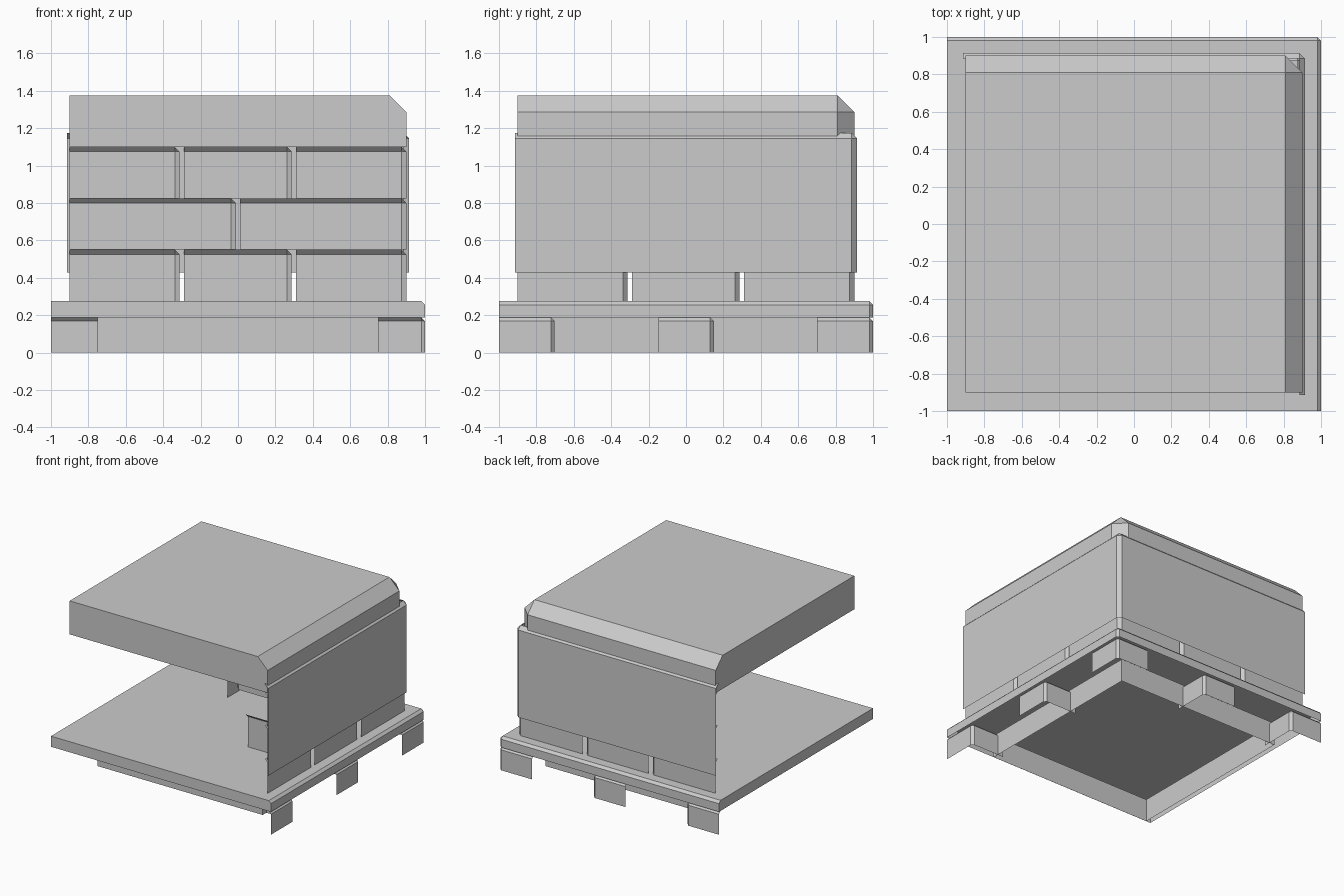
import bpy, bmesh
from mathutils import Vector

if "Cube" in bpy.data.objects:
    bpy.data.objects.remove(bpy.data.objects["Cube"])

grey = bpy.data.materials.new("light_grey")
grey.diffuse_color = (0.6, 0.6, 0.6, 1)
grey.use_nodes = True
grey.node_tree.nodes["Principled BSDF"].inputs["Base Color"].default_value = grey.diffuse_color

AXES = {"+x": (1, 0, 0), "-x": (-1, 0, 0), "+y": (0, 1, 0),
        "-y": (0, -1, 0), "+z": (0, 0, 1), "-z": (0, 0, -1)}


def part(name, lo, hi, bevel=0.0, drop=()):
    """Box from lo to hi, chamfered where the +x, +y and +z sides meet, minus dropped sides."""
    bm = bmesh.new()
    bmesh.ops.create_cube(bm, size=1)
    for v in bm.verts:
        v.co = Vector([lo[i] + (v.co[i] + 0.5) * (hi[i] - lo[i]) for i in range(3)])
    bm.normal_update()
    if bevel:
        edges = [e for e in bm.edges
                 if all(sum(f.normal) > 0.9 for f in e.link_faces)]
        bmesh.ops.bevel(bm, geom=edges, offset=bevel, offset_type='OFFSET',
                        segments=1, profile=0.5, affect='EDGES')
        bm.normal_update()
    gone = [f for f in bm.faces
            if any(f.normal.dot(Vector(AXES[d])) > 0.99 for d in drop)]
    bmesh.ops.delete(bm, geom=gone, context='FACES')
    me = bpy.data.meshes.new(name)
    bm.to_mesh(me)
    bm.free()
    me.materials.append(grey)
    ob = bpy.data.objects.new(name, me)
    bpy.context.collection.objects.link(ob)
    return ob


HIDDEN = ("-x", "-y", "-z", "+z")


def outer_grid(name, spans, z0, z1, bevel):
    """Grid of boxes, keeping only those along the right and back sides."""
    for a in spans:
        for b in spans:
            if spans[-1] in (a, b):
                part(name, (a[0], b[0], z0), (a[1], b[1], z1), bevel, HIDDEN)


# Pallet: deck, inner skirt and feet along the right and back sides
part("pallet_deck", (-1, -1, 0.188), (1, 1, 0.275), 0.02, ("-z",))
part("pallet_skirt", (-0.75, -0.75, 0), (0.75, 0.75, 0.188), drop=("+z", "-z"))
outer_grid("pallet_foot", [(-1, -0.702), (-0.148, 0.149), (0.7, 1)], 0, 0.188, 0.02)

# Three rows of cartons
THREE = [(-0.9, -0.313), (-0.29, 0.287), (0.309, 0.9)]
TWO = [(-0.9, -0.012), (0.012, 0.9)]
for row, spans in enumerate((THREE, TWO, THREE)):
    z = 0.275 * (row + 1)
    outer_grid("carton", spans, z, z + 0.275, 0.025)

# Wrap around the cartons and the chamfered cover on top
part("wrap", (-0.914, -0.914, 0.428), (0.914, 0.914, 1.175), 0.03, HIDDEN)
part("cover", (-0.9, -0.9, 1.1), (0.9, 0.9, 1.375), 0.09, ("-z",))
